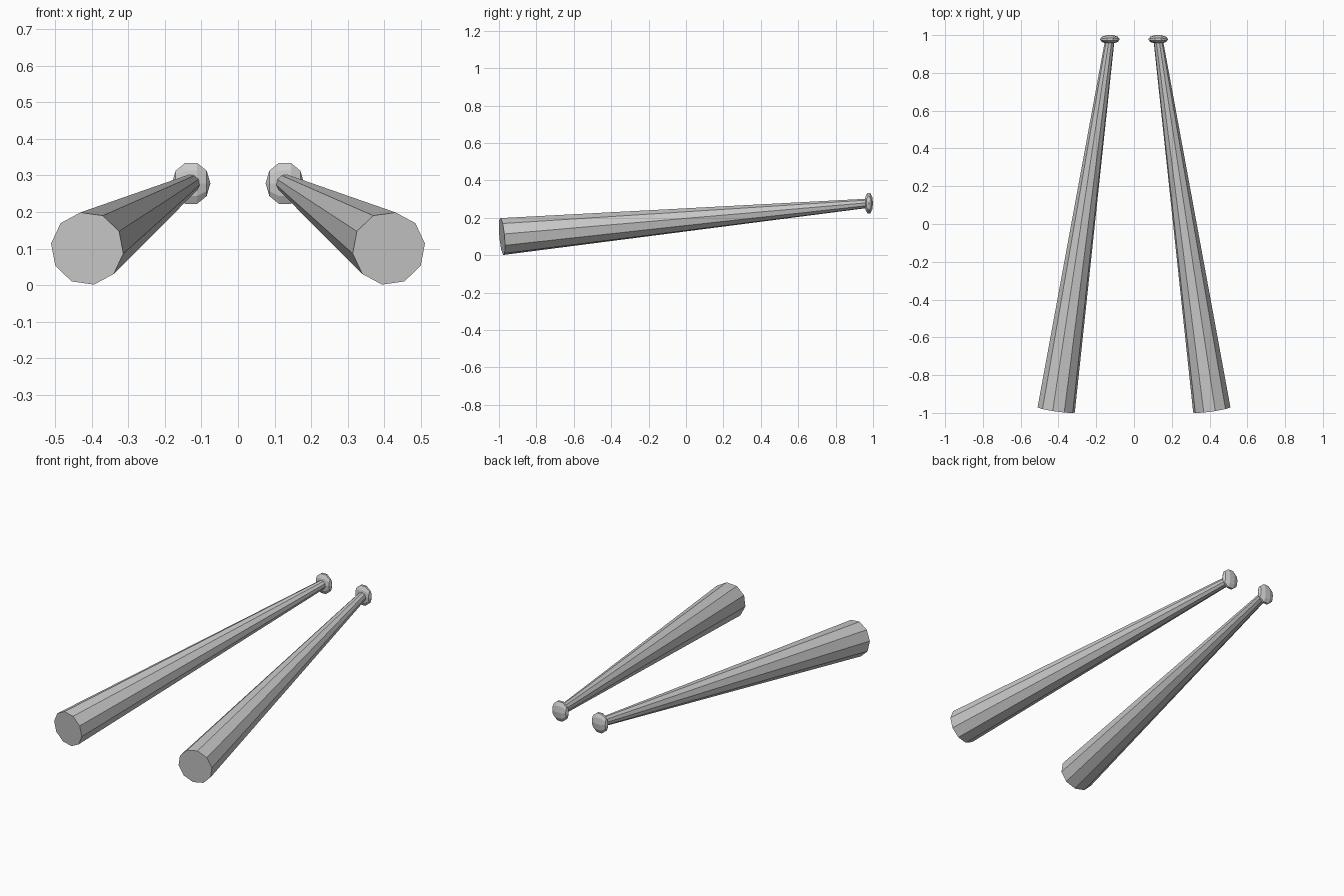
import bpy, bmesh, math
from mathutils import Vector, Matrix

if "Cube" in bpy.data.objects:
    bpy.data.objects.remove(bpy.data.objects["Cube"])

grey = bpy.data.materials.new("light grey")
grey.diffuse_color = (0.6, 0.6, 0.6, 1)
grey.use_nodes = True
grey.node_tree.nodes["Principled BSDF"].inputs["Base Color"].default_value = grey.diffuse_color


def finish(bm, name):
    bmesh.ops.recalc_face_normals(bm, faces=bm.faces)
    mesh = bpy.data.meshes.new(name)
    bm.to_mesh(mesh)
    bm.free()
    mesh.materials.append(grey)
    bpy.context.collection.objects.link(bpy.data.objects.new(name, mesh))


def shaft(name, side):
    # ten-sided taper whose ends are square to its slanted axis
    start = Vector((0.412, -0.984, 0.1))
    end = Vector((0.128, 0.975, 0.278))
    axis = (end - start).normalized()
    up = (Vector((0, 0, 1)) - axis * axis.z).normalized()
    across = axis.cross(up)
    bm = bmesh.new()
    rings = []
    for centre, radius in ((start, 0.1005), (end, 0.025)):
        ring = []
        for i in range(10):
            a = math.radians(80 + 36 * i)
            p = centre + (across * math.cos(a) + up * math.sin(a)) * radius
            ring.append(bm.verts.new((p.x * side, p.y, p.z)))
        rings.append(ring)
    for ring in rings:
        bm.faces.new(ring)
    for i in range(10):
        j = (i + 1) % 10
        bm.faces.new((rings[0][i], rings[0][j], rings[1][j], rings[1][i]))
    finish(bm, name)


def knob(name, side):
    # flattened low-poly ball with its poles to the left and right
    bm = bmesh.new()
    bmesh.ops.create_uvsphere(bm, u_segments=10, v_segments=5, radius=1)
    bmesh.ops.rotate(bm, verts=bm.verts, matrix=Matrix.Rotation(math.pi / 2, 3, 'Y'))
    # turn so that a pair of corners points straight forward and back
    top = max(v.co.z for v in bm.verts)
    if max(v.co.y for v in bm.verts) < top:
        bmesh.ops.rotate(bm, verts=bm.verts, matrix=Matrix.Rotation(math.pi / 2, 3, 'X'))
    for v in bm.verts:
        size = (0.0525, 0.0225, 0.056)
        reach = (1, 0.951, 0.9045)
        v.co = Vector([c * s / r for c, s, r in zip(v.co, size, reach)])
        v.co += Vector((0.128 * side, 0.9775, 0.278))
    finish(bm, name)


for label, side in (("right", 1), ("left", -1)):
    shaft(label + "_shaft", side)
    knob(label + "_knob", side)
